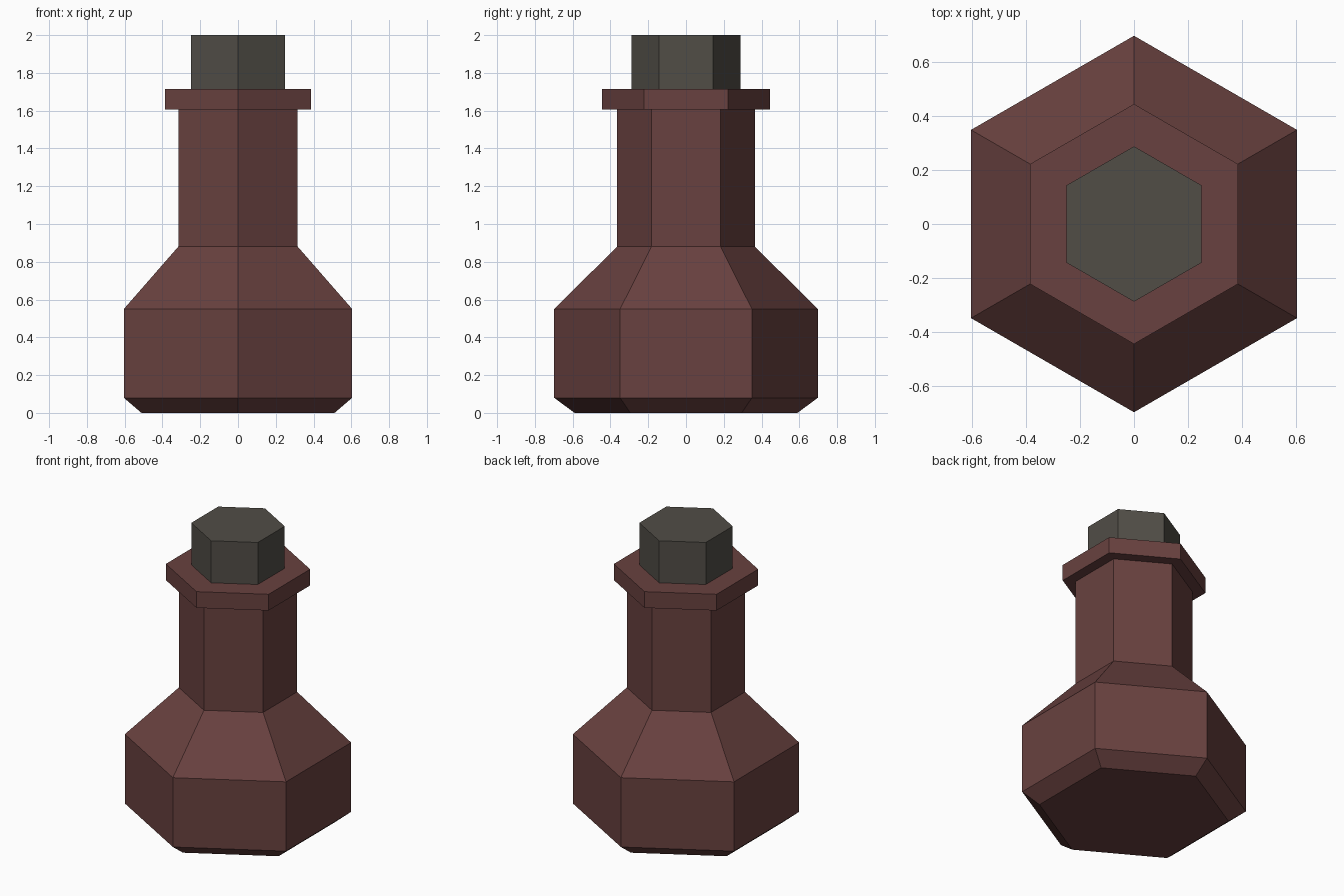
import bpy, bmesh, math

if "Cube" in bpy.data.objects:
    bpy.data.objects.remove(bpy.data.objects["Cube"])

SIDES = 6


def material(name, rgb):
    m = bpy.data.materials.new(name)
    m.diffuse_color = (*rgb, 1.0)
    m.use_nodes = True
    m.node_tree.nodes["Principled BSDF"].inputs["Base Color"].default_value = m.diffuse_color
    return m


def lathe(name, profile, mat):
    """Closed six-sided solid from (radius, height) pairs, corners on the y axis."""
    bm = bmesh.new()
    rings = []
    for r, z in profile:
        angles = [math.pi / 2 + i * math.tau / SIDES for i in range(SIDES)]
        rings.append([bm.verts.new((r * math.cos(a), r * math.sin(a), z)) for a in angles])
    for low, high in zip(rings, rings[1:]):
        for i in range(SIDES):
            j = (i + 1) % SIDES
            bm.faces.new((low[i], low[j], high[j], high[i]))
    bm.faces.new(rings[0][::-1])
    bm.faces.new(rings[-1])
    mesh = bpy.data.meshes.new(name)
    bm.to_mesh(mesh)
    bm.free()
    mesh.materials.append(mat)
    obj = bpy.data.objects.new(name, mesh)
    bpy.context.collection.objects.link(obj)
    return obj


glass = material("dark red glass", (0.140, 0.053, 0.050))
cork = material("grey stopper", (0.082, 0.075, 0.062))

# Bottle: bevelled foot, belly, shoulder, neck and lip
lathe("bottle", [(0.59, 0.0), (0.698, 0.08), (0.698, 0.55), (0.365, 0.88),
                 (0.365, 1.605), (0.445, 1.605), (0.445, 1.715)], glass)

# Stopper standing on the lip
lathe("stopper", [(0.288, 1.715), (0.288, 2.0)], cork)
